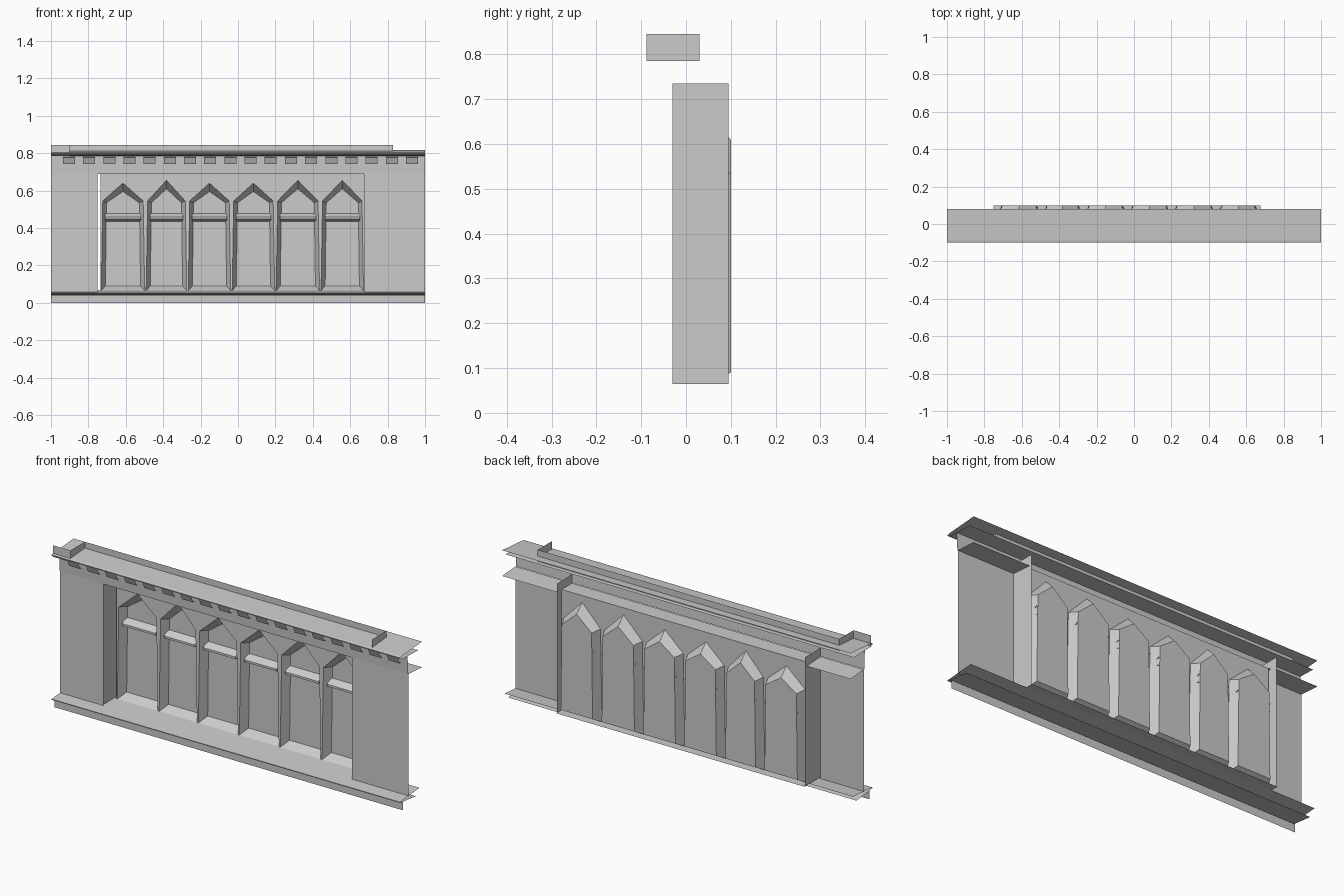
import bpy

if "Cube" in bpy.data.objects:
    bpy.data.objects.remove(bpy.data.objects["Cube"])

LEFT, RIGHT = -0.75, 0.675      # recess jambs
WALL_Y, BAY_Y, GLASS_Y = -0.03, 0.055, 0.1
HEAD, SILL = 0.69, 0.065


def mesh(name, polys):
    """Build one object from a list of polygons (lists of points)."""
    verts, faces = [], []
    for p in polys:
        faces.append(range(len(verts), len(verts) + len(p)))
        verts += p
    me = bpy.data.meshes.new(name)
    me.from_pydata(verts, [], [list(f) for f in faces])
    ob = bpy.data.objects.new(name, me)
    bpy.context.collection.objects.link(ob)
    return ob


def strip(x0, x1, profile):
    """Sweep a (y, z) profile along x."""
    return [[(x0, *a), (x1, *a), (x1, *b), (x0, *b)]
            for a, b in zip(profile, profile[1:])]


def jamb(x, y0, y1, z0, z1):
    return [(x, y0, z0), (x, y1, z0), (x, y1, z1), (x, y0, z1)]


# Plinth strip and projecting base ledge
mesh("plinth", strip(-1, 1, [(-0.075, 0), (-0.075, 0.042)]))
mesh("base_ledge", strip(-1, 1, [(0.03, 0.033), (-0.1, 0.048), (-0.1, 0.052), (0.06, SILL)]))
mesh("recess_sill", strip(LEFT, RIGHT, [(0.06, SILL), (GLASS_Y, SILL)]))

# Wall panels either side of the recess, each with a flat shelf behind
for side, x0, x1 in (("left", -1, LEFT), ("right", RIGHT, 1)):
    mesh(side + "_wall", strip(x0, x1, [(WALL_Y, 0.055), (WALL_Y, HEAD), (0.08, 0.683)]))
mesh("recess_jambs", [jamb(x, WALL_Y, 0.095, SILL, 0.735) for x in (LEFT, RIGHT)])

# Frieze and recess soffit
mesh("frieze", strip(-1, 1, [(-0.033, HEAD), (-0.038, 0.785)]))
mesh("recess_soffit", strip(LEFT, RIGHT, [(WALL_Y, HEAD), (BAY_Y, HEAD)]))

# Row of leaning dentils under the cornice
dentils = []
for i in range(18):
    x = -0.904 + 0.1079 * i
    dentils += strip(x - 0.032, x + 0.032,
                     [(-0.04, 0.742), (-0.048, 0.741), (-0.063, 0.777), (-0.055, 0.78)])
mesh("dentils", dentils)

# Cornice wedge
mesh("cornice", strip(-1, 1, [(0.05, 0.783), (-0.085, 0.787), (-0.1, 0.795),
                              (-0.1, 0.8), (-0.088, 0.803), (0.08, 0.816)]))

# Stepped parapet: forward stub, two returns, long set-back strip
parapet = strip(-1, -0.9, [(-0.088, 0.785), (-0.088, 0.845)])
parapet += strip(-0.9, 0.83, [(0.03, 0.785), (0.03, 0.845)])
parapet += [jamb(x, -0.088, 0.03, 0.785, 0.845) for x in (-0.9, 0.83)]
mesh("parapet", parapet)

# Six pointed window bays
edges = [-0.735, -0.495, -0.27, -0.035, 0.2, 0.44, RIGHT]
for i, (a, b) in enumerate(zip(edges, edges[1:])):
    c, w = (a + b) / 2, (b - a) / 2
    apex = 0.64 if i in (0, 2, 3) else 0.655
    outer = [(c - w + 0.004, SILL), (c - w + 0.012, 0.545), (c, apex),
             (c + w - 0.012, 0.545), (c + w - 0.004, SILL)]
    v = w - 0.032
    inner = [(c - v - 0.006, 0.09), (c - v, 0.535), (c, apex - 0.045),
             (c + v, 0.535), (c + v + 0.006, 0.09)]
    out = [(x, BAY_Y, z) for x, z in outer]
    inn = [(x, GLASS_Y, z) for x, z in inner]
    # Spandrel around the opening, in two halves
    top = (c, BAY_Y, HEAD)
    mesh(f"spandrel_{i + 1}", [
        [(a, BAY_Y, HEAD), (a, BAY_Y, SILL), out[0], out[1], out[2], top],
        [top, out[2], out[3], out[4], (b, BAY_Y, SILL), (b, BAY_Y, HEAD)]])
    # Splayed reveals and the pane behind
    mesh(f"window_{i + 1}", [[out[k], out[(k + 1) % 5], inn[(k + 1) % 5], inn[k]]
                             for k in range(5)] + [inn])
    # Sloping transom
    mesh(f"transom_{i + 1}", strip(c - v - 0.008, c + v + 0.008,
                                   [(GLASS_Y, 0.478), (0.065, 0.458),
                                    (0.065, 0.447), (GLASS_Y, 0.435)]))
